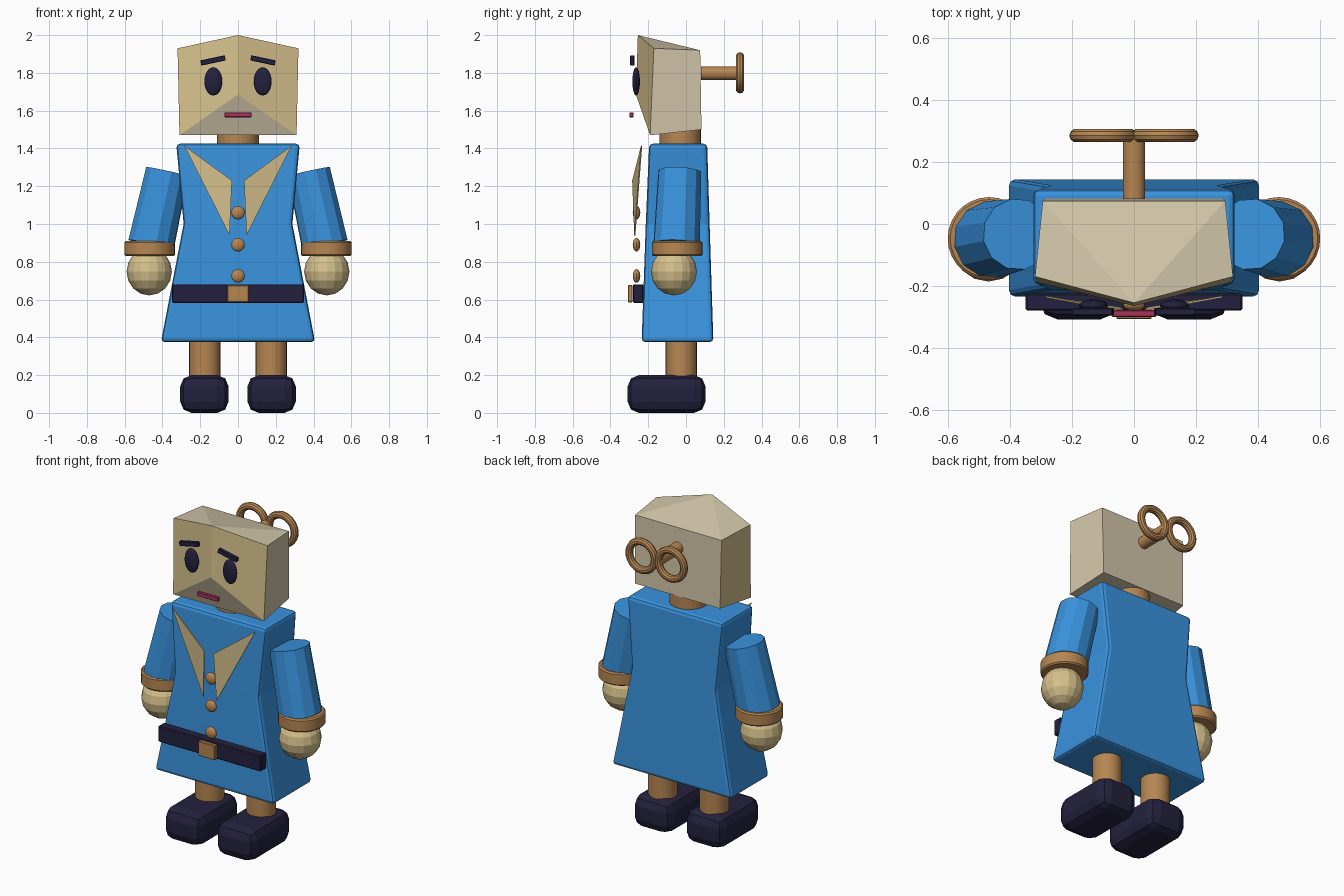
import bpy, bmesh, math
from mathutils import Matrix, Vector

if "Cube" in bpy.data.objects:
    bpy.data.objects.remove(bpy.data.objects["Cube"])


def material(name, r, g, b):
    lin = [((c / 255 + 0.055) / 1.055) ** 2.4 for c in (r, g, b)]
    m = bpy.data.materials.new(name)
    m.diffuse_color = (*lin, 1)
    m.use_nodes = True
    m.node_tree.nodes["Principled BSDF"].inputs["Base Color"].default_value = m.diffuse_color
    return m


TAN = material("tan skin", 214, 193, 140)
PALE = material("pale beige", 211, 199, 170)
BLUE = material("coat blue", 57, 147, 222)
WOOD = material("wood brown", 182, 134, 82)
DARK = material("dark navy", 36, 33, 62)
RED = material("mouth red", 168, 52, 92)


def finish(name, bm, mats, smooth=False):
    bmesh.ops.recalc_face_normals(bm, faces=bm.faces)
    me = bpy.data.meshes.new(name)
    bm.to_mesh(me)
    bm.free()
    for m in mats if isinstance(mats, list) else [mats]:
        me.materials.append(m)
    for p in me.polygons:
        p.use_smooth = smooth
    if smooth:
        me.set_sharp_from_angle(angle=math.radians(35))
    ob = bpy.data.objects.new(name, me)
    bpy.context.collection.objects.link(ob)
    return ob


def bevel(bm, width, segments):
    bmesh.ops.bevel(bm, geom=list(bm.edges), offset=width, segments=segments,
                    profile=0.5, affect='EDGES', clamp_overlap=True)


def box(name, centre, size, mat, width=0.0, segments=1, roll=0.0):
    bm = bmesh.new()
    bmesh.ops.create_cube(bm, size=1)
    bmesh.ops.scale(bm, vec=size, verts=bm.verts)
    if width:
        bevel(bm, width, segments)
    bmesh.ops.transform(bm, verts=bm.verts, matrix=Matrix.Translation(centre)
                        @ Matrix.Rotation(roll, 4, 'Y'))
    return finish(name, bm, mat)


def rod(name, a, b, ra, rb, mat, sides=24, smooth=True, rim=0.0):
    a, b = Vector(a), Vector(b)
    d = b - a
    bm = bmesh.new()
    bmesh.ops.create_cone(bm, cap_ends=True, segments=sides, radius1=ra,
                          radius2=rb, depth=d.length)
    if rim:
        edges = [e for e in bm.edges if abs(e.verts[0].co.z - e.verts[1].co.z) < 1e-5]
        bmesh.ops.bevel(bm, geom=edges, offset=rim, segments=1, affect='EDGES')
    turn = d.to_track_quat('Z', 'Y').to_matrix().to_4x4()
    bmesh.ops.transform(bm, verts=bm.verts,
                        matrix=Matrix.Translation((a + b) / 2) @ turn)
    return finish(name, bm, mat, smooth)


def ball(name, centre, radii, mat, u=16, v=8, smooth=False):
    bm = bmesh.new()
    bmesh.ops.create_uvsphere(bm, u_segments=u, v_segments=v, radius=1)
    bmesh.ops.scale(bm, vec=radii, verts=bm.verts)
    bmesh.ops.translate(bm, vec=centre, verts=bm.verts)
    return finish(name, bm, mat, smooth)


def ring(name, centre, major, minor, mat, n=28, k=10):
    # torus standing in the x-z plane
    bm = bmesh.new()
    grid = []
    for i in range(n):
        a = math.tau * i / n
        row = []
        for j in range(k):
            t = math.tau * j / k
            r = major + minor * math.cos(t)
            row.append(bm.verts.new((centre[0] + r * math.cos(a),
                                     centre[1] + minor * math.sin(t),
                                     centre[2] + r * math.sin(a))))
        grid.append(row)
    for i in range(n):
        p, q = grid[i], grid[(i + 1) % n]
        for j in range(k):
            bm.faces.new((p[j], q[j], q[(j + 1) % k], p[(j + 1) % k]))
    return finish(name, bm, mat, True)


# Head: wedge-fronted block with a ridge and an undercut chin
bm = bmesh.new()
tip = bm.verts.new((0, -0.255, 2.0))
chin = bm.verts.new((0, -0.265, 1.685))
half = []
for s in (-1, 1):
    half.append([bm.verts.new(c) for c in (
        (s * 0.32, -0.17, 1.93), (s * 0.31, -0.19, 1.47),
        (s * 0.295, 0.075, 1.92), (s * 0.29, 0.082, 1.50))])
(lt, lb, ltb, lbb), (rt, rb, rtb, rbb) = half
for f in ((tip, lt, lb, chin), (tip, chin, rb, rt), (chin, lb, rb),
          (lt, ltb, lbb, lb), (rt, rb, rbb, rtb), (ltb, rtb, rbb, lbb),
          (lb, lbb, rbb, rb), (tip, ltb, lt), (tip, rt, rtb), (tip, rtb, ltb)):
    bm.faces.new(f)
bmesh.ops.recalc_face_normals(bm, faces=bm.faces)
for f in bm.faces:
    n = f.normal
    f.material_index = 1 if (n.y < -0.5 and n.z > -0.25) or n.x < -0.9 else 0
finish("head", bm, [PALE, TAN])
rod("neck", (0, -0.03, 1.40), (0, -0.03, 1.52), 0.11, 0.11, WOOD)

# Coat: waisted block lofted through three rectangles
bm = bmesh.new()
rows = []
for z, w, y0, y1 in ((0.375, 0.408, -0.235, 0.145), (1.0, 0.288, -0.213, 0.125),
                     (1.425, 0.327, -0.195, 0.112)):
    rows.append([bm.verts.new(c) for c in
                 ((-w, y0, z), (w, y0, z), (w, y1, z), (-w, y1, z))])
for p, q in zip(rows, rows[1:]):
    for i in range(4):
        j = (i + 1) % 4
        bm.faces.new((p[i], p[j], q[j], q[i]))
bm.faces.new(rows[0])
bm.faces.new(rows[2])
waist = set(rows[1])
edges = [e for e in bm.edges if not set(e.verts) <= waist]
bmesh.ops.bevel(bm, geom=edges, offset=0.02, segments=2, profile=0.5, affect='EDGES')
finish("coat", bm, BLUE)

# Belt, buckle, buttons and mouth
box("belt", (0, -0.252, 0.632), (0.70, 0.056, 0.098), DARK, 0.005)
box("buckle", (0, -0.295, 0.631), (0.114, 0.025, 0.092), WOOD, 0.004)
for i, z in enumerate((1.06, 0.89, 0.725)):
    ball(f"button_{i + 1}", (0, -0.262, z), (0.036, 0.02, 0.036), WOOD, 16, 10, True)
box("mouth", (0, -0.289, 1.578), (0.144, 0.022, 0.026), RED, 0.003)

# Paired parts
for s, side in ((-1, "left"), (1, "right")):
    rod(f"{side}_arm", (s * 0.46, -0.05, 0.89), (s * 0.375, -0.033, 1.277),
        0.125, 0.116, BLUE, 12, False)
    rod(f"{side}_cuff", (s * 0.468, -0.047, 0.83), (s * 0.468, -0.047, 0.91),
        0.134, 0.134, WOOD, 28, True, 0.008)
    ball(f"{side}_hand", (s * 0.47, -0.064, 0.748), (0.12, 0.122, 0.126), TAN)
    rod(f"{side}_leg", (s * 0.176, -0.025, 0.15), (s * 0.176, -0.025, 0.40),
        0.083, 0.083, WOOD)
    box(f"{side}_shoe", (s * 0.178, -0.103, 0.10), (0.256, 0.412, 0.20), DARK, 0.06, 2)
    ball(f"{side}_eye", (s * 0.131, -0.264, 1.755), (0.047, 0.02, 0.075), DARK, 20, 12, True)
    box(f"{side}_eyebrow", (s * 0.132, -0.284, 1.866), (0.132, 0.024, 0.028), DARK,
        0.003, 1, s * math.radians(12))
    ring(f"{side}_key_ring", (s * 0.1, 0.286, 1.80), 0.087, 0.022, WOOD)
    # Lapel: thin triangular plate
    bm = bmesh.new()
    tri = ((s * 0.285, -0.238, 1.415), (s * 0.032, -0.285, 1.23), (s * 0.045, -0.274, 0.94))
    front = [bm.verts.new(c) for c in tri]
    back = [bm.verts.new((x, y + 0.006, z)) for x, y, z in tri]
    bm.faces.new(front)
    bm.faces.new(back[::-1])
    for i in range(3):
        j = (i + 1) % 3
        bm.faces.new((front[i], back[i], back[j], front[j]))
    finish(f"{side}_lapel", bm, TAN)

# Wind-up key shaft
rod("key_shaft", (0, 0.08, 1.798), (0, 0.285, 1.798), 0.036, 0.036, WOOD)
